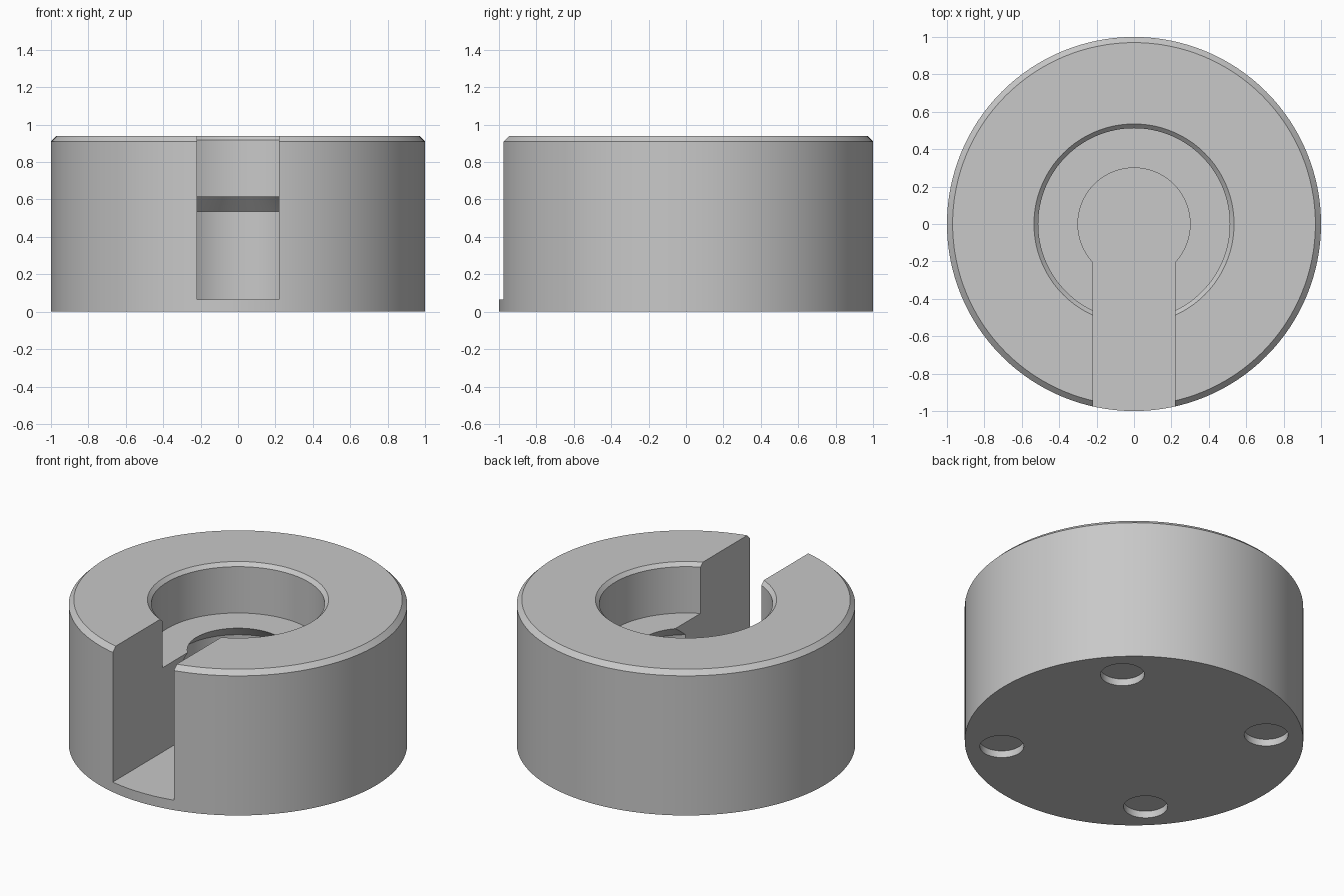
import bpy
import bmesh
import math

default = bpy.data.objects.get("Cube")
if default:
    bpy.data.objects.remove(default, do_unlink=True)

HEIGHT, RADIUS, BEVEL = 0.94, 1.0, 0.03
FLOOR, SLOT_HALF = 0.065, 0.22

metal = bpy.data.materials.new("plain_grey")
metal.use_nodes = True
grey = (0.58, 0.58, 0.58, 1)
metal.diffuse_color = grey
metal.node_tree.nodes["Principled BSDF"].inputs["Base Color"].default_value = grey


def finish(name, bm):
    bmesh.ops.recalc_face_normals(bm, faces=bm.faces)
    mesh = bpy.data.meshes.new(name)
    bm.to_mesh(mesh)
    bm.free()
    mesh.materials.append(metal)
    obj = bpy.data.objects.new(name, mesh)
    bpy.context.collection.objects.link(obj)
    return obj


def lathe(name, profile, steps=128):
    """Revolve a closed (radius, z) profile that starts and ends on the axis."""
    bm = bmesh.new()
    verts = [bm.verts.new((r, 0, z)) for r, z in profile]
    edges = [bm.edges.new(pair) for pair in zip(verts, verts[1:])]
    bmesh.ops.spin(bm, geom=verts + edges, cent=(0, 0, 0), axis=(0, 0, 1),
                   angle=math.tau, steps=steps)
    bmesh.ops.remove_doubles(bm, verts=bm.verts, dist=0.0005)
    return finish(name, bm)


def cut(target, cutter):
    cutter.hide_render = True
    mod = target.modifiers.new("cut", "BOOLEAN")
    mod.operation = "DIFFERENCE"
    mod.solver = "EXACT"
    mod.object = cutter
    bpy.context.view_layer.objects.active = target
    bpy.ops.object.modifier_apply(modifier=mod.name)
    bpy.data.objects.remove(cutter, do_unlink=True)


# Body: bevelled drum with a stepped bore and an undercut lower chamber
body = lathe("slotted_body", [
    (0, 0), (RADIUS, 0), (RADIUS, HEIGHT - BEVEL), (RADIUS - BEVEL, HEIGHT),
    (0.535, HEIGHT), (0.512, HEIGHT - 0.023), (0.512, 0.615),
    (0.30, 0.615), (0.38, 0.535), (0.38, FLOOR), (0, FLOOR)])

# Front slot, open at the top and running into the bore
bm = bmesh.new()
bmesh.ops.create_cube(bm, size=1)
for v in bm.verts:
    v.co.x = math.copysign(SLOT_HALF, v.co.x)
    v.co.y = -0.1 if v.co.y > 0 else -1.2
    v.co.z = 1.2 if v.co.z > 0 else FLOOR
cut(body, finish("slot_cutter", bm))

# Four shallow round recesses on the underside
for i in range(4):
    angle = math.radians(45 + 90 * i)
    pocket = lathe("pocket_cutter", [(0, -0.1), (0.13, -0.1), (0.13, 0.045), (0, 0.045)], 48)
    pocket.location = (0.784 * math.cos(angle), 0.784 * math.sin(angle), 0)
    bpy.context.view_layer.update()
    cut(body, pocket)

# Smooth round walls, crisp edges
bpy.ops.object.select_all(action="DESELECT")
body.select_set(True)
bpy.context.view_layer.objects.active = body
bpy.ops.object.shade_smooth_by_angle(angle=math.radians(25))
